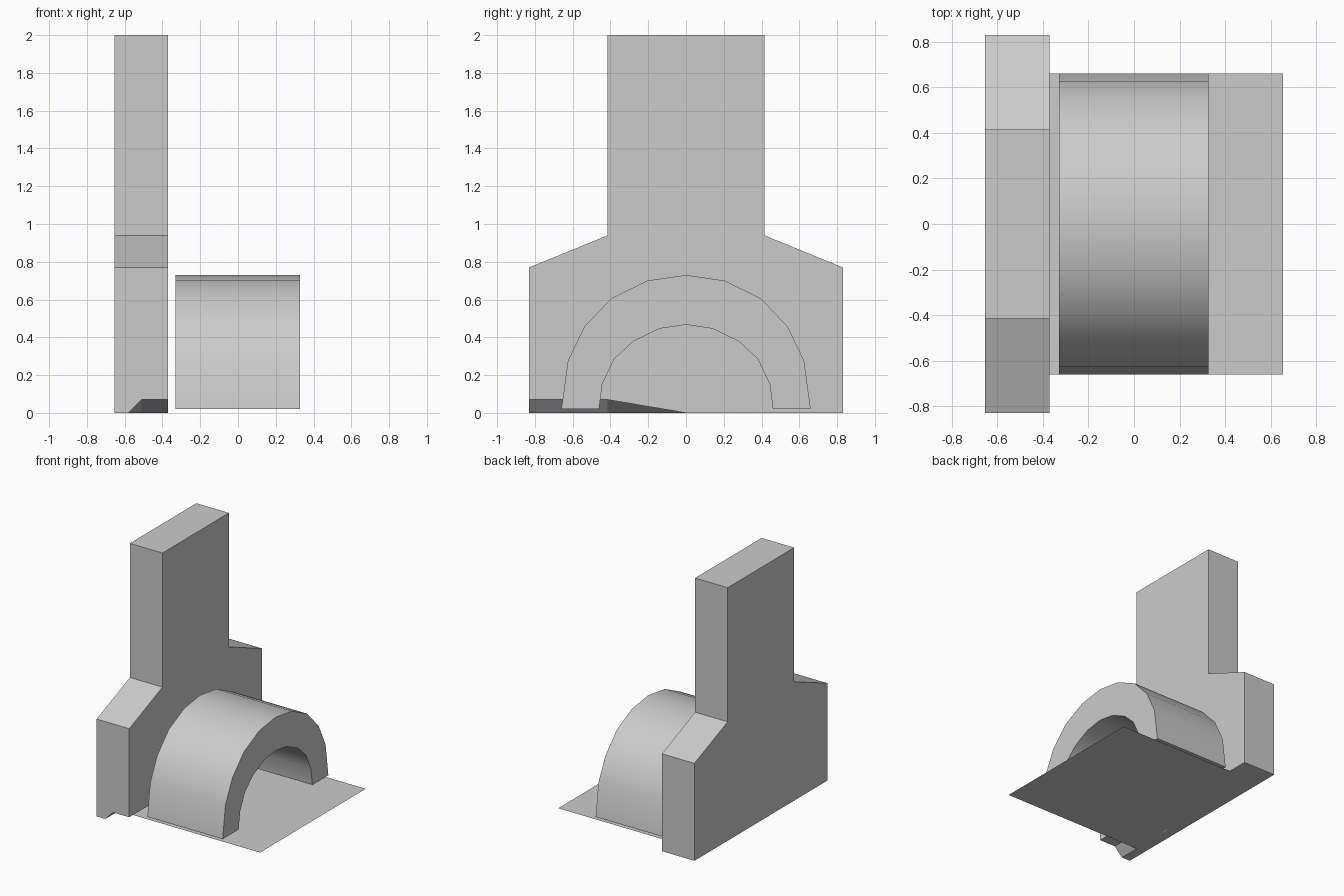
import bpy, bmesh

if "Cube" in bpy.data.objects:
    bpy.data.objects.remove(bpy.data.objects["Cube"])


def make_object(name, bm, smooth=False):
    bmesh.ops.remove_doubles(bm, verts=bm.verts[:], dist=1e-4)
    bmesh.ops.dissolve_degenerate(bm, edges=bm.edges[:], dist=1e-4)
    bmesh.ops.recalc_face_normals(bm, faces=bm.faces[:])
    mesh = bpy.data.meshes.new(name)
    bm.to_mesh(mesh)
    bm.free()
    obj = bpy.data.objects.new(name, mesh)
    bpy.context.collection.objects.link(obj)
    if smooth:
        bpy.ops.object.select_all(action='DESELECT')
        obj.select_set(True)
        bpy.context.view_layer.objects.active = obj
        bpy.ops.object.shade_smooth_by_angle(angle=0.6)
    return obj


def loft(name, rings):
    # skin a row of closed sections and cap both ends
    bm = bmesh.new()
    rows = [[bm.verts.new(p) for p in r] for r in rings]
    n = len(rows[0])
    for a, b in zip(rows, rows[1:]):
        for i in range(n):
            j = (i + 1) % n
            bm.faces.new((a[i], a[j], b[j], b[i]))
    bm.faces.new(rows[0])
    bm.faces.new(rows[-1])
    return make_object(name, bm)


# Stepped upright slab: (y, top height, height of the undercut below)
stations = [(-0.83, 0.77, 0.07), (-0.415, 0.94, 0.07), (-0.415, 2, 0.07),
            (0, 2, 0), (0.415, 2, 0), (0.415, 0.94, 0), (0.83, 0.77, 0)]
loft("stepped_slab", [
    [(-0.655, y, top), (-0.655, y, 0), (-0.58, y, 0),
     (-0.51, y, h), (-0.37, y, h), (-0.37, y, top)]
    for y, top, h in stations])

# Half-round arch swept along x, outer and inner curves mirrored in y
outer = [(0.66, 0.02), (0.625, 0.277), (0.538, 0.457),
         (0.395, 0.607), (0.205, 0.70), (0, 0.73)]
inner = [(0.46, 0.02), (0.443, 0.153), (0.38, 0.285),
         (0.28, 0.378), (0.14, 0.446), (0, 0.467)]


def full(half):
    return half + [(-y, z) for y, z in half[-2::-1]]


bm = bmesh.new()
o, i = full(outer), full(inner)
strips = []
for a, b in zip(o, i):
    strips.append([bm.verts.new((x, y, z)) for x, (y, z) in
                   ((-0.33, a), (0.328, a), (0.328, b), (-0.33, b))])
for a, b in zip(strips, strips[1:]):
    for k in range(4):
        m = (k + 1) % 4
        bm.faces.new((a[k], a[m], b[m], b[k]))
bm.faces.new(strips[0])
bm.faces.new(strips[-1])
make_object("arch", bm, smooth=True)

# Flat ground sheet
bm = bmesh.new()
bm.faces.new([bm.verts.new((x * 0.655, y * 0.66, 0))
              for x, y in ((-1, -1), (1, -1), (1, 1), (-1, 1))])
make_object("base_sheet", bm)
